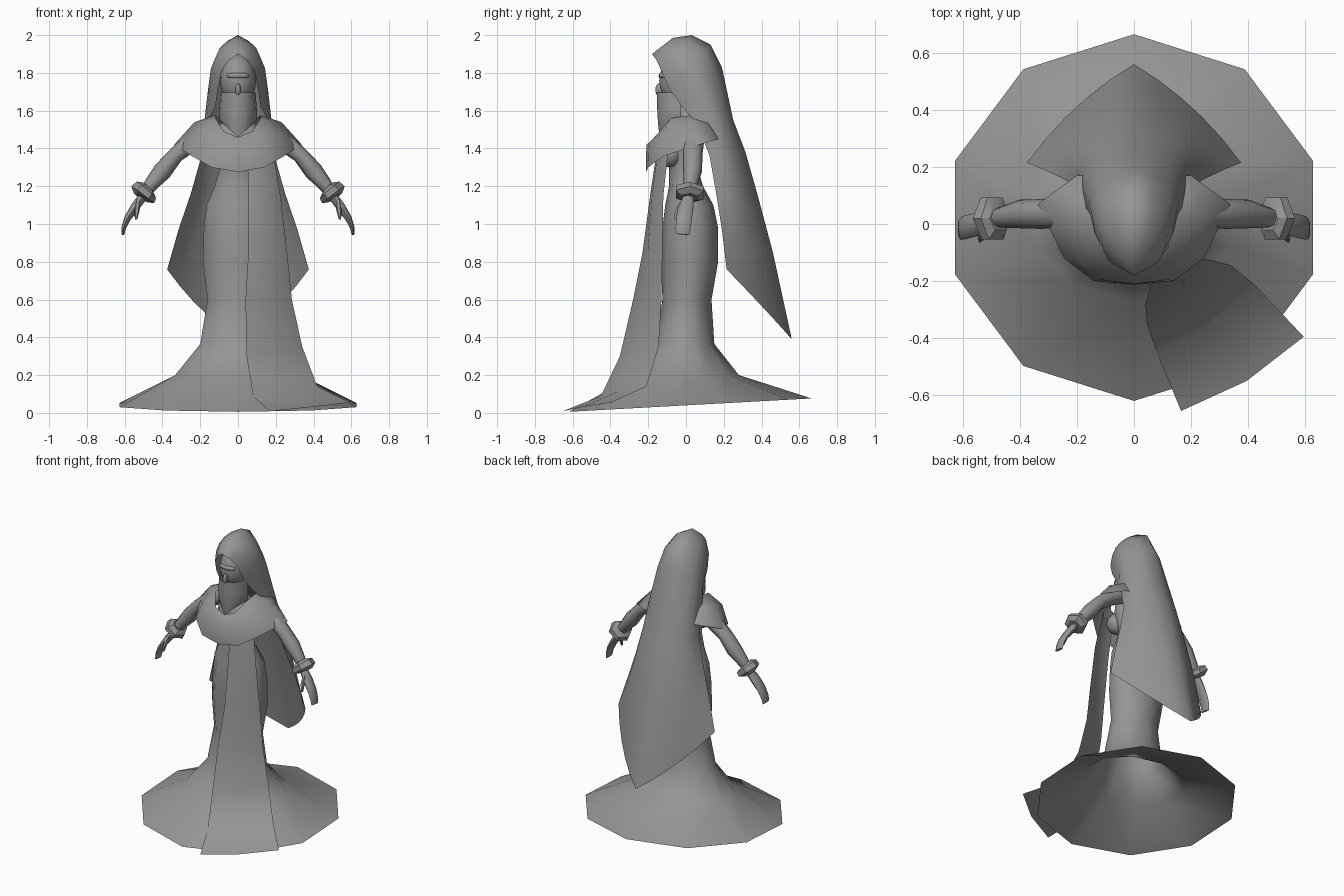
import bpy, bmesh, math
from mathutils import Vector

default_cube = bpy.data.objects.get("Cube")
if default_cube:
    bpy.data.objects.remove(default_cube, do_unlink=True)

cloth = bpy.data.materials.new("plain grey")
cloth.use_nodes = True
grey = (0.3, 0.3, 0.3, 1)
cloth.diffuse_color = grey
cloth.node_tree.nodes["Principled BSDF"].inputs["Base Color"].default_value = grey


def finish(name, bm, mirror=False, angle=60):
    """Turn a bmesh into a smooth shaded object, optionally mirrored across x."""
    bmesh.ops.remove_doubles(bm, verts=bm.verts, dist=0.0005)
    bmesh.ops.recalc_face_normals(bm, faces=bm.faces)
    mesh = bpy.data.meshes.new(name)
    bm.to_mesh(mesh)
    bm.free()
    mesh.materials.append(cloth)
    obj = bpy.data.objects.new(name, mesh)
    bpy.context.collection.objects.link(obj)
    bpy.ops.object.select_all(action="DESELECT")
    obj.select_set(True)
    bpy.context.view_layer.objects.active = obj
    bpy.ops.object.shade_smooth_by_angle(angle=math.radians(angle))
    if mirror:
        mod = obj.modifiers.new("both sides", "MIRROR")
        mod.use_clip = True
    return obj


def loft(name, rows, closed=False, caps=False, mirror=False, angle=60):
    """Skin a list of equally long point rows with quads."""
    bm = bmesh.new()
    grid = [[bm.verts.new(p) for p in row] for row in rows]
    count = len(rows[0])
    for low, high in zip(grid, grid[1:]):
        for i in range(count if closed else count - 1):
            j = (i + 1) % count
            bm.faces.new((low[i], low[j], high[j], high[i]))
    if caps:
        bm.faces.new(grid[0])
        bm.faces.new(grid[-1])
    return finish(name, bm, mirror, angle)


def tube(name, stations, sides=8, angle=60):
    """Mirrored limb; a station is centre x, y, z, half thickness, half width along y."""
    centres = [Vector(s[:3]) for s in stations]
    rows = []
    for k, (centre, station) in enumerate(zip(centres, stations)):
        along = centres[min(k + 1, len(centres) - 1)] - centres[max(k - 1, 0)]
        across = along.cross(Vector((0, 1, 0))).normalized()
        wide = across.cross(along).normalized()
        turns = [math.tau * i / sides for i in range(sides)]
        rows.append([centre + across * station[3] * math.cos(t)
                     + wide * station[4] * math.sin(t) for t in turns])
    return loft(name, rows, closed=True, caps=True, mirror=True, angle=angle)


def ellipsoid(name, centre, size, mirror=False):
    bm = bmesh.new()
    bmesh.ops.create_uvsphere(bm, u_segments=16, v_segments=12, radius=1)
    bmesh.ops.scale(bm, vec=size, verts=bm.verts)
    bmesh.ops.translate(bm, vec=centre, verts=bm.verts)
    obj = finish(name, bm)
    if mirror:
        obj.modifiers.new("both sides", "MIRROR")
    return obj


# Flared gown: ten-sided rings of height, half width, front y, back y
gown_rings = [
    (0.04, 0.66, -0.62, 0.665), (0.2, 0.35, -0.27, 0.28), (0.365, 0.21, -0.16, 0.15),
    (0.6, 0.17, -0.125, 0.135), (0.8, 0.195, -0.13, 0.17), (0.98, 0.19, -0.125, 0.17),
    (1.1, 0.175, -0.11, 0.145), (1.2, 0.13, -0.09, 0.09), (1.3, 0.1, -0.09, 0.06),
    (1.42, 0.13, -0.11, 0.07), (1.5, 0.14, -0.07, 0.09), (1.56, 0.05, -0.04, 0.05),
    (1.66, 0.045, -0.05, 0.04)]
rows = []
for k, (z, half, front, back) in enumerate(gown_rings):
    middle, depth = (front + back) / 2, (back - front) / 2
    tilt = 0.055 if k == 0 else 0
    row = []
    for i in range(10):
        turn = math.tau * i / 10
        y = middle - depth * math.cos(turn)
        row.append((half * math.sin(turn), y, z + tilt * y))
    rows.append(row)
loft("gown", rows, closed=True)
ellipsoid("bust", (0.065, -0.09, 1.37), (0.065, 0.07, 0.07), mirror=True)

# Hanging front sash: inner and outer edge points for each row
sash_edges = [
    ((0.05, -0.15, 1.42), (0.18, -0.09, 1.42)), ((0.055, -0.19, 1.15), (0.225, -0.12, 1.15)),
    ((0.055, -0.23, 0.85), (0.26, -0.125, 0.85)), ((0.04, -0.28, 0.6), (0.285, -0.13, 0.6)),
    ((0.045, -0.35, 0.3), (0.34, -0.145, 0.35)), ((0.08, -0.45, 0.09), (0.42, -0.21, 0.14)),
    ((0.165, -0.655, 0.008), (0.595, -0.395, 0.055))]
rows = []
for inner, outer in sash_edges:
    inner, outer = Vector(inner), Vector(outer)
    bulge = Vector((0.015, -0.025, 0))
    rows.append((inner, (inner + outer) / 2 + bulge, outer))
loft("front_sash", rows)

# Hood and long back veil: spine (y, z), side control (x, y), free edge (x, y, z)
veil_rows = [
    ((-0.18, 1.9), (0, -0.18), (0, -0.18, 1.9)),
    ((-0.07, 1.985), (0.09, -0.11), (0.05, -0.155, 1.865)),
    ((0.03, 2), (0.17, -0.01), (0.088, -0.13, 1.81)),
    ((0.13, 1.95), (0.22, 0.06), (0.105, -0.09, 1.72)),
    ((0.19, 1.83), (0.24, 0.12), (0.12, -0.02, 1.62)),
    ((0.25, 1.55), (0.22, 0.22), (0.17, 0.06, 1.53)),
    ((0.315, 1.38), (0.22, 0.27), (0.19, 0.125, 1.36)),
    ((0.38, 1.15), (0.24, 0.32), (0.25, 0.16, 1.16)),
    ((0.46, 0.85), (0.24, 0.38), (0.315, 0.19, 0.97)),
    ((0.56, 0.39), (0.22, 0.43), (0.375, 0.215, 0.76))]
rows = []
for (y, z), side, edge in veil_rows:
    spine, edge = Vector((0, y, z)), Vector(edge)
    control = Vector((*side, z + (edge.z - z) * 0.4))
    row = []
    for i in range(6):
        t = i / 5
        row.append(spine * (1 - t) ** 2 + control * 2 * t * (1 - t) + edge * t * t)
    rows.append(row)
loft("hood_and_veil", rows, mirror=True)

# Shoulder shawl: neck, fold and hem points from front centre to back centre
shawl = [
    ((0, -0.15, 1.46), (0, -0.21, 1.42), (0, -0.212, 1.275)),
    ((0.075, -0.14, 1.49), (0.12, -0.195, 1.43), (0.14, -0.2, 1.3)),
    ((0.12, -0.08, 1.56), (0.19, -0.13, 1.48), (0.245, -0.12, 1.36)),
    ((0.12, 0.02, 1.575), (0.23, 0.03, 1.54), (0.338, 0.07, 1.42)),
    ((0.1, 0.1, 1.56), (0.19, 0.12, 1.53), (0.2, 0.17, 1.45)),
    ((0, 0.13, 1.55), (0, 0.16, 1.5), (0, 0.18, 1.45))]
loft("shoulder_shawl", shawl, mirror=True)

# Head, nose and the cloth covering the mouth and neck
ellipsoid("head", (0, -0.02, 1.76), (0.095, 0.122, 0.14))
ellipsoid("nose", (0, -0.142, 1.71), (0.014, 0.02, 0.035))
ellipsoid("brow", (0, -0.115, 1.785), (0.06, 0.03, 0.02))
rows = []
for z, half, depth, lift in ((1.695, 0.093, 0.125, 0), (1.6, 0.1, 0.122, 0),
                             (1.53, 0.1, 0.118, 0.02), (1.46, 0.09, 0.11, 0.08)):
    turns = [math.pi / 2 * i / 4 for i in range(5)]
    rows.append([(half * math.sin(t), -0.03 - depth * math.cos(t),
                  z + lift * math.sin(t)) for t in turns])
loft("face_cloth", rows, mirror=True)

# Arms, bracelets and hands
tube("arms", [(0.12, 0.04, 1.5, 0.05, 0.05), (0.25, 0.04, 1.43, 0.05, 0.055),
              (0.33, 0.035, 1.365, 0.042, 0.052), (0.4, 0.035, 1.28, 0.05, 0.05),
              (0.46, 0.025, 1.21, 0.038, 0.038), (0.51, 0.015, 1.14, 0.025, 0.028)])
tube("bracelets", [(0.475, 0.022, 1.19, 0.045, 0.05), (0.485, 0.02, 1.18, 0.068, 0.085),
                   (0.505, 0.02, 1.155, 0.075, 0.085), (0.515, 0.018, 1.14, 0.045, 0.05)],
     sides=6, angle=30)
tube("hands", [(0.5, 0.015, 1.15, 0.024, 0.028), (0.545, 0.0, 1.09, 0.024, 0.04),
               (0.585, -0.01, 1.03, 0.018, 0.042), (0.605, -0.015, 0.98, 0.012, 0.04),
               (0.61, -0.018, 0.945, 0.008, 0.036)])
tube("thumbs", [(0.53, -0.01, 1.12, 0.015, 0.018), (0.535, -0.045, 1.07, 0.014, 0.015),
                (0.54, -0.058, 1.025, 0.006, 0.008)], sides=6)
